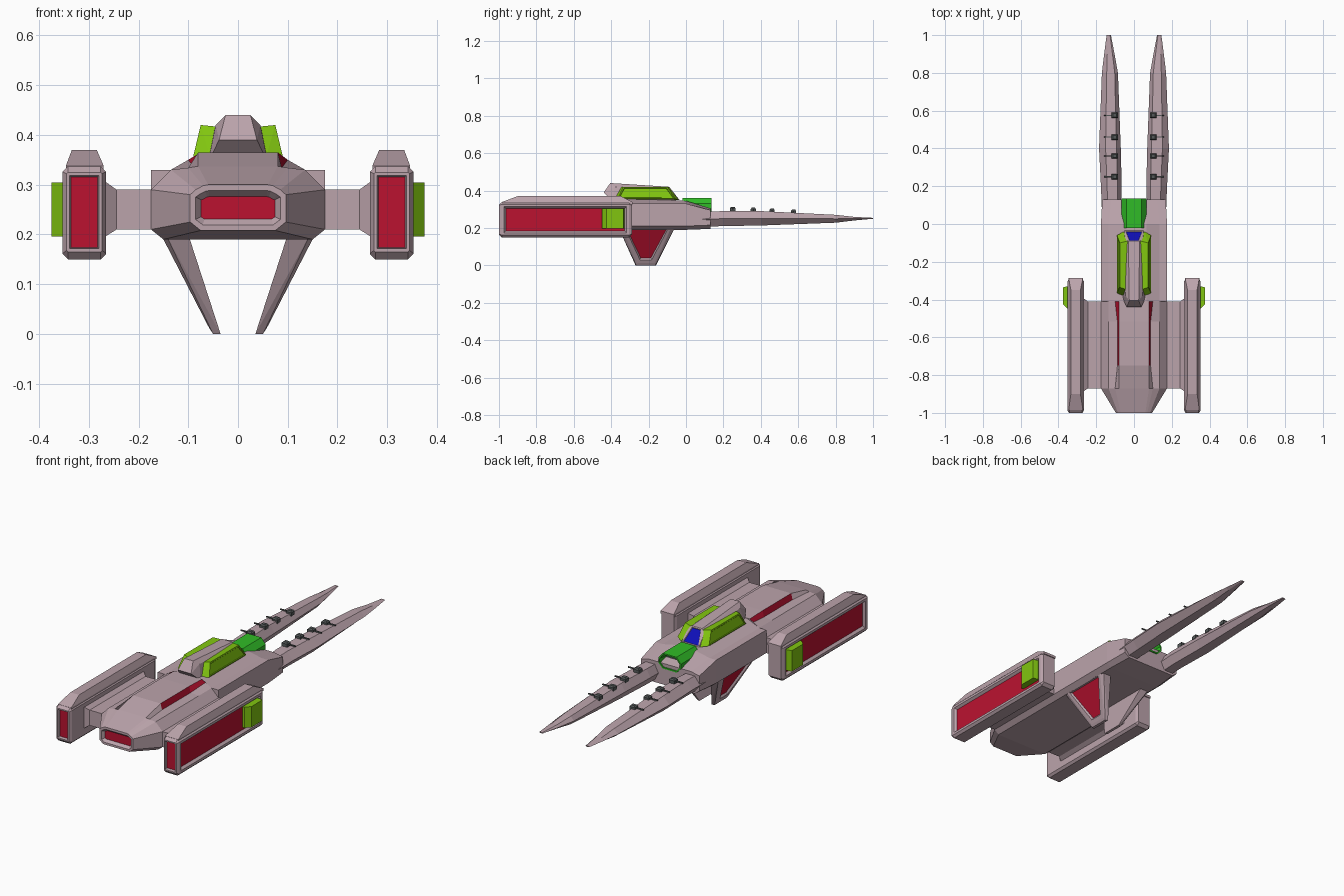
import bpy, bmesh
from mathutils import Vector

if "Cube" in bpy.data.objects:
    bpy.data.objects.remove(bpy.data.objects["Cube"], do_unlink=True)


def material(name, r, g, b):
    m = bpy.data.materials.new(name)
    m.use_nodes = True
    m.diffuse_color = (r, g, b, 1)
    m.node_tree.nodes["Principled BSDF"].inputs["Base Color"].default_value = (r, g, b, 1)
    return m


PLATE = material("mauve plating", .50, .37, .41)
RED = material("red panel", .50, .006, .03)
LIME = material("lime glass", .22, .56, .005)
GREEN = material("green intake", .03, .50, .02)
BLUE = material("blue window", .005, .005, .50)
GREY = material("gun grey", .09, .10, .10)
SIDES = (("left", 1), ("right", -1))


def finish(bm, name, mats):
    bmesh.ops.recalc_face_normals(bm, faces=bm.faces)
    me = bpy.data.meshes.new(name)
    bm.to_mesh(me)
    bm.free()
    for m in mats:
        me.materials.append(m)
    ob = bpy.data.objects.new(name, me)
    bpy.context.collection.objects.link(ob)
    return ob


def panel(bm, direction, frame, lip, depth):
    """Sink a framed second-colour panel into the largest face looking one way."""
    bmesh.ops.recalc_face_normals(bm, faces=bm.faces)
    bm.normal_update()
    d = Vector(direction).normalized()
    face = max((f for f in bm.faces if f.normal.dot(d) > .8), key=lambda f: f.calc_area())
    bmesh.ops.inset_individual(bm, faces=[face], thickness=frame)
    bmesh.ops.inset_individual(bm, faces=[face], thickness=lip, depth=-depth)
    face.material_index = 1


def solid(name, points, mats, panels=(), side=1):
    """Convex block through the given corner points."""
    bm = bmesh.new()
    for x, y, z in points:
        bm.verts.new((x * side, y, z))
    bmesh.ops.convex_hull(bm, input=bm.verts[:])
    bmesh.ops.dissolve_limit(bm, angle_limit=.02, verts=bm.verts[:], edges=bm.edges[:])
    for (dx, dy, dz), *sizes in panels:
        panel(bm, (dx * side, dy, dz), *sizes)
    return finish(bm, name, mats)


def loft(name, sections, mats, panels=(), rule=None, side=1):
    """Skin over (y, [(x, z), ...]) rings."""
    bm = bmesh.new()
    rings = [[bm.verts.new((x * side, y, z)) for x, z in ring] for y, ring in sections]
    n = len(rings[0])
    for a, b in zip(rings, rings[1:]):
        for i in range(n):
            j = (i + 1) % n
            bm.faces.new((a[i], a[j], b[j], b[i]))
    bm.faces.new(rings[0])
    bm.faces.new(rings[-1])
    bm.normal_update()
    if rule:
        for f in bm.faces:
            f.material_index = int(rule(f))
    for p in panels:
        panel(bm, *p)
    return finish(bm, name, mats)


def mirrored(half):
    return half + [(-x, z) for x, z in reversed(half)]


def box(x0, x1, y0, y1, z0, z1):
    return [(x, y, z) for x in (x0, x1) for y in (y0, y1) for z in (z0, z1)]


def chamfered(x0, x1, z0, z1, c, y):
    return ([(x, y, z) for x in (x0 + c, x1 - c) for z in (z0, z1)]
            + [(x, y, z) for x in (x0, x1) for z in (z0 + c, z1 - c)])


# Rear hull with a red wall in each roof recess and a red engine face
low = [(.175, .29), (.175, .21), (.15, .19)]
recess = [(.08, .365), (.088, .334), (.135, .33)] + low
loft("rear_hull", [
    (-1, mirrored([(.06, .30), (.07, .298), (.085, .29), (.096, .28), (.096, .225), (.075, .208)])),
    (-.87, mirrored([(.08, .337), (.1, .334), (.135, .33)] + low)),
    (-.75, mirrored(recess)),
    (-.515, mirrored(recess)),
    (-.41, mirrored([(.08, .362), (.1, .35), (.135, .33)] + low)),
], [PLATE, RED], [((0, -1, 0), .012, .012, .015)],
    lambda f: abs(f.normal.x) > .8 and f.calc_center_median().z > .335)

# Forward hull
loft("forward_hull", [
    (-.41, mirrored([(.065, .36), (.135, .33), (.175, .33), (.175, .21), (.15, .19)])),
    (0, mirrored([(.065, .345), (.135, .33), (.175, .33), (.175, .21), (.15, .19)])),
    (.13, mirrored([(.065, .305), (.12, .305), (.168, .295), (.168, .215), (.14, .195)])),
], [PLATE])

# Cockpit with front window
cockpit = []
for s in (-1, 1):
    cockpit += [(s * x, y, z) for x, y, z in (
        (.06, -.395, .345), (.038, -.44, .39), (.025, -.405, .44), (.045, -.38, .42),
        (.03, -.09, .42), (.048, -.085, .405), (.05, -.035, .35), (.065, -.08, .345))]
solid("cockpit", cockpit, [PLATE, BLUE], [((0, .7, .7), .008, .003, .003)])

# Nose intake
intake = mirrored([(.04, .36), (.065, .33), (.065, .305), (.04, .28)])
loft("nose_intake", [(-.02, intake), (.135, intake)], [GREEN, GREY],
     [((0, 1, 0), .008, .004, .05)])

for tag, s in SIDES:
    # Side canopy glass
    solid(tag + "_canopy", [(.035, -.35, .416), (.035, -.09, .416),
                            (.075, -.335, .42), (.075, -.10, .42),
                            (.09, -.365, .357), (.09, -.06, .357),
                            (.055, -.385, .35), (.055, -.04, .35)],
          [LIME, LIME], [((1, 0, .25), .008, .003, .004)], s)

    # Pylon and its flared root on the nacelle
    solid(tag + "_pylon", box(.16, .25, -.87, -.41, .21, .29), [PLATE], side=s)
    solid(tag + "_pylon_flare",
          box(.244, .246, -.87, -.41, .21, .29) + box(.265, .275, -.885, -.395, .197, .305),
          [PLATE], side=s)

    # Engine nacelle, its top ridge and its side lamp
    solid(tag + "_nacelle",
          chamfered(.273, .345, .165, .325, .003, -1)
          + chamfered(.265, .353, .15, .337, .011, -.985)
          + chamfered(.265, .353, .15, .337, .011, -.305)
          + chamfered(.273, .345, .165, .325, .003, -.29),
          [PLATE, RED],
          [((0, -1, 0), .007, .007, .015), ((1, 0, 0), .018, .014, .012)], s)
    solid(tag + "_nacelle_ridge",
          box(.27, .346, -.985, -.285, .325, .338) + box(.284, .334, -.90, -.35, .37, .37),
          [PLATE], side=s)
    solid(tag + "_nacelle_lamp",
          box(.335, .352, -.45, -.33, .196, .304) + box(.375, .375, -.425, -.335, .196, .304),
          [LIME], side=s)

    # Landing fin leaning inward
    solid(tag + "_landing_fin",
          [(.10, -.36, .20), (.10, -.06, .20), (.145, -.36, .20), (.145, -.06, .20),
           (.155, -.34, .20), (.155, -.08, .20), (.058, -.26, .012), (.058, -.17, .012),
           (.035, -.27, 0), (.035, -.16, 0), (.05, -.265, 0), (.05, -.165, 0)],
          [PLATE, RED], [((.9, 0, -.45), .024, .008, .01)], s)

    # Long front prong: y, inner x, outer x, bottom, top
    rings = []
    for y, a, b, lo, hi in ((.07, .07, .17, .205, .285), (.2, .065, .175, .21, .29),
                            (.4, .07, .185, .213, .29), (.8, .085, .17, .228, .27),
                            (.9, .103, .158, .24, .259), (1, .122, .145, .249, .254)):
        w, mid = b - a, (lo + hi) / 2
        rings.append((y, [(a, mid), (a + w * .2, hi), (b - w * .3, hi),
                          (b, mid), (b - w * .3, lo), (a + w * .2, lo)]))
    loft(tag + "_prong", rings, [PLATE], side=s)

    # Small turrets with outward barrels
    for i, y in enumerate((.25, .36, .46, .575)):
        z = .288 - .005 * i
        name = f"{tag}_turret_{i + 1}"
        solid(name, box(.086, .118, y - .014, y + .014, z, z + .018)
              + box(.092, .112, y - .009, y + .009, z, z + .025), [GREY], side=s)
        solid(name + "_barrel", box(.11, .158, y - .003, y + .003, z + .010, z + .016),
              [GREY], side=s)
